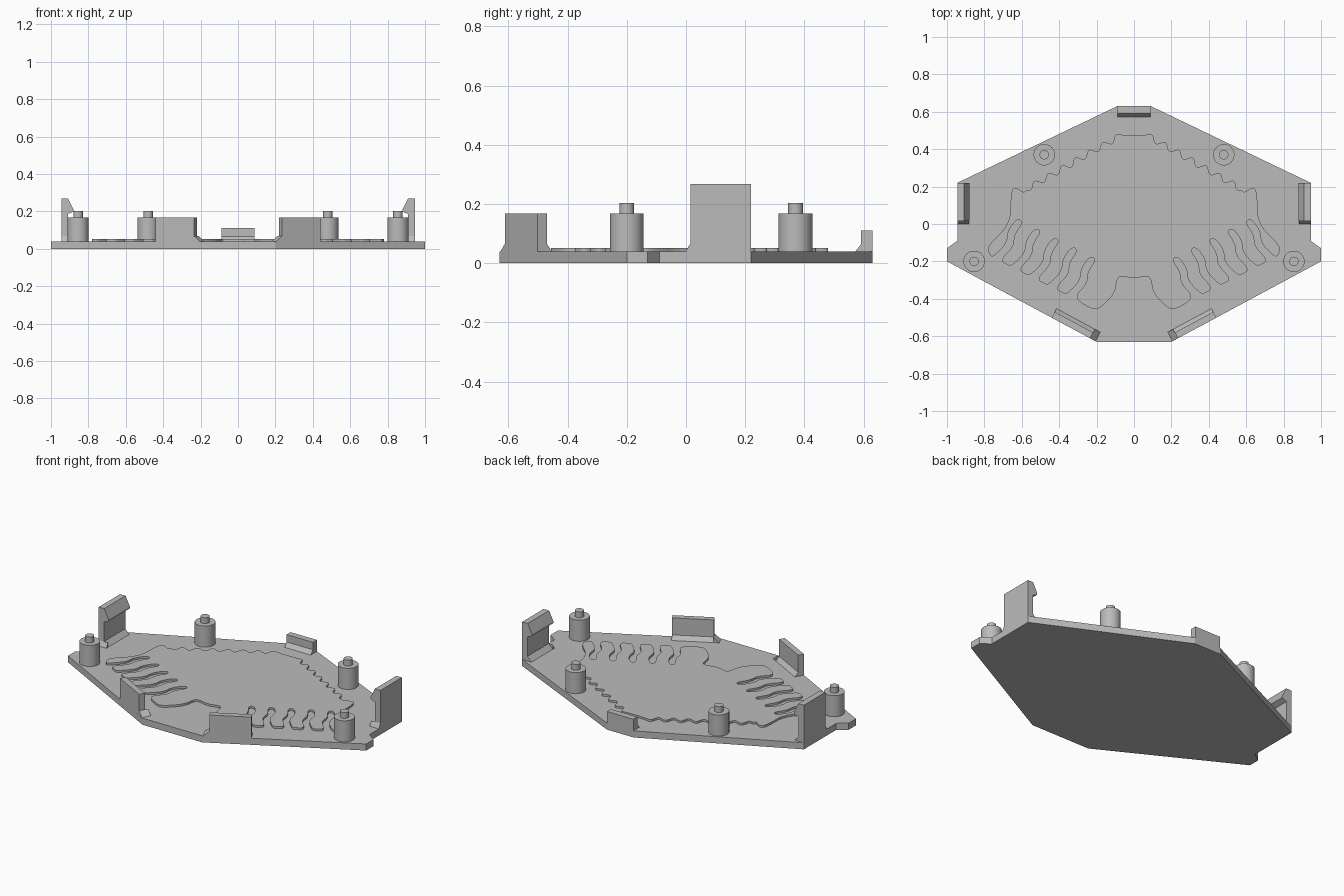
import bpy
import bmesh
import math
from mathutils import Vector, Matrix

if "Cube" in bpy.data.objects:
    bpy.data.objects.remove(bpy.data.objects["Cube"], do_unlink=True)

grey = bpy.data.materials.new("plain_grey")
grey.use_nodes = True
COLOUR = (0.5, 0.5, 0.5, 1)
grey.diffuse_color = COLOUR
grey.node_tree.nodes["Principled BSDF"].inputs["Base Color"].default_value = COLOUR

PLATE_TOP, PAD_TOP = 0.04, 0.052


def finish(bm, name, smooth=False):
    bmesh.ops.recalc_face_normals(bm, faces=bm.faces)
    mesh = bpy.data.meshes.new(name)
    bm.to_mesh(mesh)
    bm.free()
    mesh.materials.append(grey)
    obj = bpy.data.objects.new(name, mesh)
    bpy.context.collection.objects.link(obj)
    if smooth:
        bpy.ops.object.select_all(action="DESELECT")
        obj.select_set(True)
        bpy.context.view_layer.objects.active = obj
        bpy.ops.object.shade_smooth_by_angle(angle=math.radians(35))
    return obj


def prism(name, outline, z0, z1):
    """Extrude a flat outline upwards."""
    bm = bmesh.new()
    face = bm.faces.new([bm.verts.new((x, y, z0)) for x, y in outline])
    top = bmesh.ops.extrude_face_region(bm, geom=[face])["geom"]
    verts = [v for v in top if isinstance(v, bmesh.types.BMVert)]
    bmesh.ops.translate(bm, verts=verts, vec=(0, 0, z1 - z0))
    return finish(bm, name)


def mirrored(half):
    """Close a right-hand half outline with its mirror image."""
    return half + [(-x, y) for x, y in reversed(half)]


def rounded(points, steps=3):
    """Cut corners repeatedly, keeping both ends."""
    pts = [Vector(p) for p in points]
    for _ in range(steps):
        new = [pts[0]]
        for a, b in zip(pts, pts[1:]):
            new += [a.lerp(b, 0.25), a.lerp(b, 0.75)]
        pts = new + [pts[-1]]
    return [tuple(p) for p in pts]


# Base plate
prism("base_plate", mirrored([
    (0.2, -0.63), (1, -0.2), (1, -0.13), (0.945, -0.09),
    (0.945, 0.22), (0.09, 0.63)]), 0, PLATE_TOP)


# Raised pad: wavy back edge, and bent fingers divided by slots along the front
def pad_half():
    half = [(0.04, 0.475)]
    steps = 84
    for i in range(1, steps):
        t = i / steps
        wave = 0.016 * math.sin(t * 7 * math.tau)
        half.append((0.07 + 0.51 * t + 0.45 * wave,
                     0.475 - 0.29 * t + 0.9 * wave))
    edge = [(0.59, 0.17), (0.64, 0.2), (0.66, 0.16), (0.66, 0),
            (0.79, -0.12), (0.77, -0.17)]
    w = 0.017
    for i in range(6):
        x, y = 0.61 - 0.098 * i, 0.02 - 0.05 * i
        if i == 5:
            break
        path = [(x, y), (x + 0.05, y - 0.07), (x + 0.05, y - 0.13),
                (x + 0.125, y - 0.205)]
        outer = [(px + w, py + w * 0.5) for px, py in reversed(path)]
        inner = [(px - w, py - w * 0.5) for px, py in path]
        tip = [(x + 0.065, y - 0.24), (x + 0.025, y - 0.215)]
        # walk up one side of the slot, down the other, round the next finger
        edge += outer + inner + tip[:1] if i < 4 else outer + inner
    edge += [(0.22, -0.46), (0.18, -0.45), (0.1, -0.37),
             (0.09, -0.28), (0.05, -0.28), (0.02, -0.29)]
    return half + rounded(edge)


prism("raised_pad", mirrored(pad_half()), PLATE_TOP - 0.01, PAD_TOP)


# Posts with locating pins
def lathe(name, centre, profile, sides=40):
    bm = bmesh.new()
    rings = []
    for r, z in profile:
        rings.append([bm.verts.new((
            centre[0] + r * math.cos(math.tau * k / sides),
            centre[1] + r * math.sin(math.tau * k / sides), z))
            for k in range(sides)])
    for a, b in zip(rings, rings[1:]):
        for k in range(sides):
            n = (k + 1) % sides
            bm.faces.new((a[k], a[n], b[n], b[k]))
    bm.faces.new(rings[0])
    bm.faces.new(rings[-1])
    finish(bm, name, smooth=True)


for side, s in (("left", 1), ("right", -1)):
    for place, x, y in (("back", 0.48, 0.37), ("front", 0.855, -0.2)):
        lathe(f"{place}_{side}_post", (s * x, y), [
            (0.057, PLATE_TOP - 0.01), (0.057, 0.168), (0.025, 0.168), (0.025, 0.203)])


# Clips: a profile (inward depth, height) run along an edge of the plate
def clip(name, start, end, profile, flare=0.0, mirror=1):
    start, end = Vector((*start, 0)), Vector((*end, 0))
    along = (end - start).normalized()
    inward = Vector((-along.y, along.x, 0))
    bm = bmesh.new()
    ends = [[bm.verts.new(p + inward * d + Vector((0, 0, z))) for d, z in profile]
            for p in (start, end)]
    n = len(profile)
    for k in range(n):
        m = (k + 1) % n
        bm.faces.new((ends[0][k], ends[0][m], ends[1][m], ends[1][k]))
    bm.faces.new(ends[0])
    bm.faces.new(ends[1])
    if flare:
        # sloping foot at the end given by the sign of flare
        p, out = (start, -along) if flare < 0 else (end, along)
        wide = profile[-2][0]
        foot = [p + out * o + Vector((0, 0, z)) for o, z in
                ((0, 0.03), (abs(flare), 0.03), (abs(flare), 0.04), (0, 0.068))]
        a = [bm.verts.new(v) for v in foot]
        b = [bm.verts.new(v + inward * wide) for v in foot]
        for k in range(4):
            m = (k + 1) % 4
            bm.faces.new((a[k], a[m], b[m], b[k]))
        bm.faces.new(a)
        bm.faces.new(b)
    bm.transform(Matrix.Diagonal((mirror, 1, 1, 1)))
    finish(bm, name)


def wall(height, thick, ramp):
    return [(0, 0.03), (0, height), (thick, height), (thick, 0.065),
            (thick + ramp, 0.04), (thick + ramp, 0.03)]


hook = [(0, 0.03), (0, 0.268), (0.037, 0.268), (0.066, 0.21), (0.066, 0.2),
        (0.035, 0.185), (0.035, 0.068), (0.062, 0.04), (0.062, 0.03)]

for side, s in (("left", 1), ("right", -1)):
    clip(f"{side}_hook_clip", (0.945, 0.015), (0.945, 0.22), hook, -0.015, s)
    clip(f"front_{side}_clip", (0.235, -0.611), (0.44, -0.501),
         wall(0.168, 0.035, 0.02), -0.033, s)
clip("back_clip", (0.088, 0.63), (-0.088, 0.63), wall(0.11, 0.038, 0.02))
